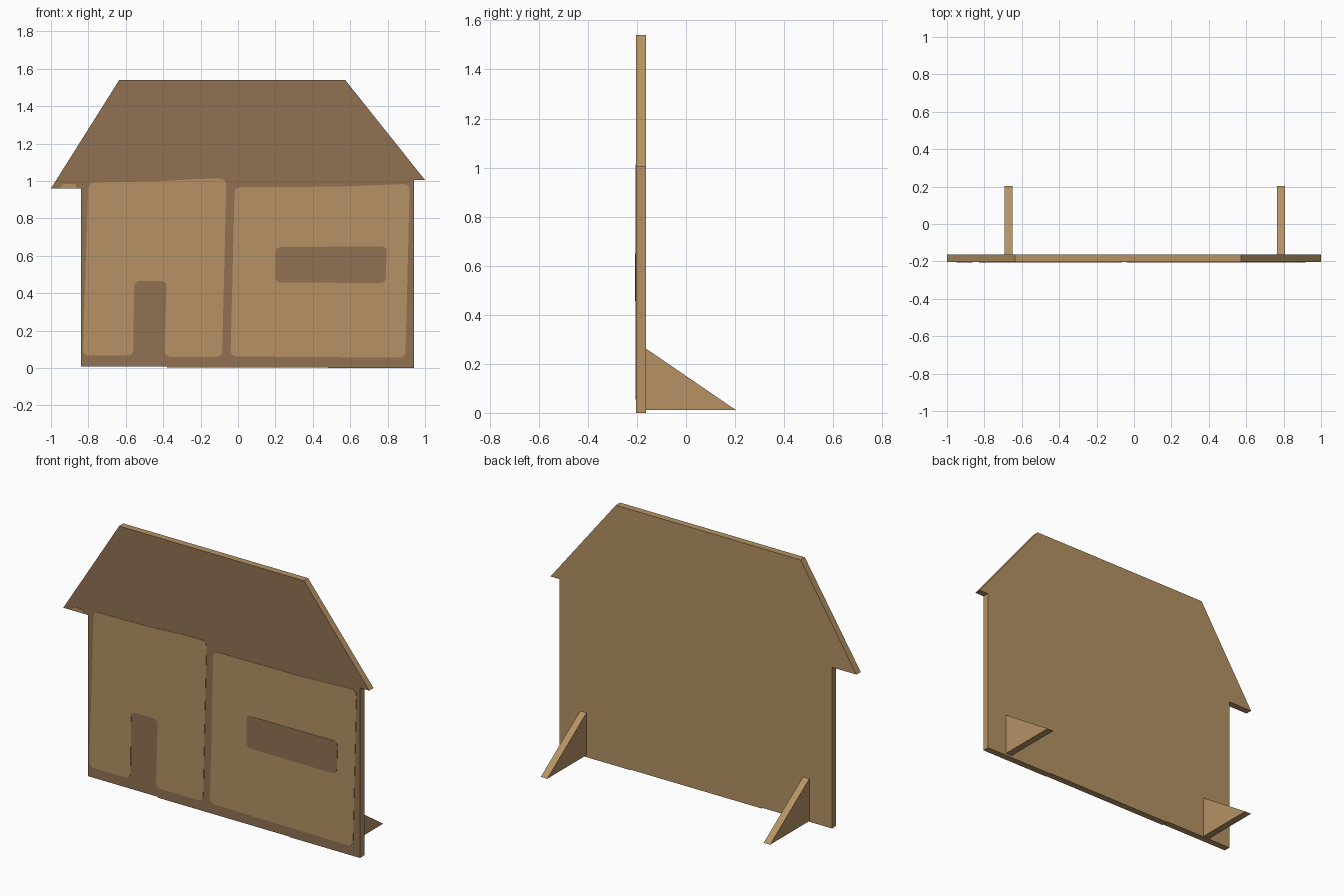
import bpy, bmesh
from mathutils import Vector

if "Cube" in bpy.data.objects:
    bpy.data.objects.remove(bpy.data.objects["Cube"])


def material(name, colour):
    m = bpy.data.materials.new(name)
    m.diffuse_color = (*colour, 1)
    m.use_nodes = True
    m.node_tree.nodes["Principled BSDF"].inputs["Base Color"].default_value = m.diffuse_color
    return m


LIGHT = material("light wood", (0.465, 0.290, 0.128))
DARK = material("dark brown", (0.278, 0.167, 0.086))


def rounded(points, r, steps=4):
    """Soften each corner of a closed outline with a short curve."""
    out = []
    pts = [Vector(p) for p in points]
    for i, p in enumerate(pts):
        a, b = pts[i - 1] - p, pts[(i + 1) % len(pts)] - p
        s = p + a.normalized() * min(r, a.length * 0.45)
        e = p + b.normalized() * min(r, b.length * 0.45)
        for k in range(steps + 1):
            t = k / steps
            out.append(s * (1 - t) ** 2 + p * 2 * t * (1 - t) + e * t ** 2)
    return out


def slab(name, outline, place, depth, mats, rule=None):
    """Extrude a 2D outline; place maps outline points into 3D."""
    bm = bmesh.new()
    face = bm.faces.new([bm.verts.new(place(*p)) for p in outline])
    ext = bmesh.ops.extrude_face_region(bm, geom=[face], use_keep_orig=True)
    moved = [g for g in ext["geom"] if isinstance(g, bmesh.types.BMVert)]
    bmesh.ops.translate(bm, verts=moved, vec=depth)
    bmesh.ops.recalc_face_normals(bm, faces=bm.faces)
    bm.normal_update()
    if rule:
        for f in bm.faces:
            f.material_index = rule(f)
    me = bpy.data.meshes.new(name)
    bm.to_mesh(me)
    bm.free()
    for m in mats:
        me.materials.append(m)
    ob = bpy.data.objects.new(name, me)
    bpy.context.collection.objects.link(ob)
    return ob


FRONT, BACK = -0.203, -0.163

# House-shaped board: dark painted front, bare wood elsewhere
house = [(-0.84, 0.008), (-0.38, 0.008), (-0.38, 0.003), (0.48, 0.003), (0.48, 0),
         (0.94, 0), (0.94, 1.005), (1.0, 1.005), (0.573, 1.54),
         (-0.635, 1.54), (-1.0, 0.96), (-0.84, 0.96)]
slab("house_board", house, lambda x, z: (x, FRONT, z), (0, BACK - FRONT, 0),
     [LIGHT, DARK], lambda f: int(f.normal.y < -0.9))


def plate(name, outline, r, mat, thick):
    slab(name, rounded(outline, r), lambda x, z: (x, FRONT, z), (0, -thick, 0), [mat])


# Wall panels on the front, the left one notched for the door
plate("left_wall_panel",
      [(-0.80, 0.992), (-0.43, 0.998), (-0.20, 1.012), (-0.062, 1.012), (-0.085, 0.06),
       (-0.393, 0.06), (-0.382, 0.466), (-0.555, 0.466), (-0.56, 0.066), (-0.83, 0.066)],
      0.035, LIGHT, 0.002)
plate("right_wall_panel",
      [(-0.018, 0.967), (0.55, 0.97), (0.918, 0.985), (0.895, 0.055), (-0.04, 0.062)],
      0.035, LIGHT, 0.002)
plate("eave_patch",
      [(-0.955, 0.962), (-0.86, 0.962), (-0.868, 0.984), (-0.935, 0.984)],
      0.012, LIGHT, 0.002)

# Window
plate("window", [(0.202, 0.647), (0.795, 0.65), (0.79, 0.455), (0.2, 0.457)],
      0.03, DARK, 0.004)

# Triangular support feet behind the board
for side, x in (("left", -0.692), ("right", 0.765)):
    slab(side + "_support", [(BACK, 0.012), (0.203, 0.012), (BACK, 0.262)],
         lambda y, z: (x, y, z), (0.042, 0, 0), [LIGHT])
